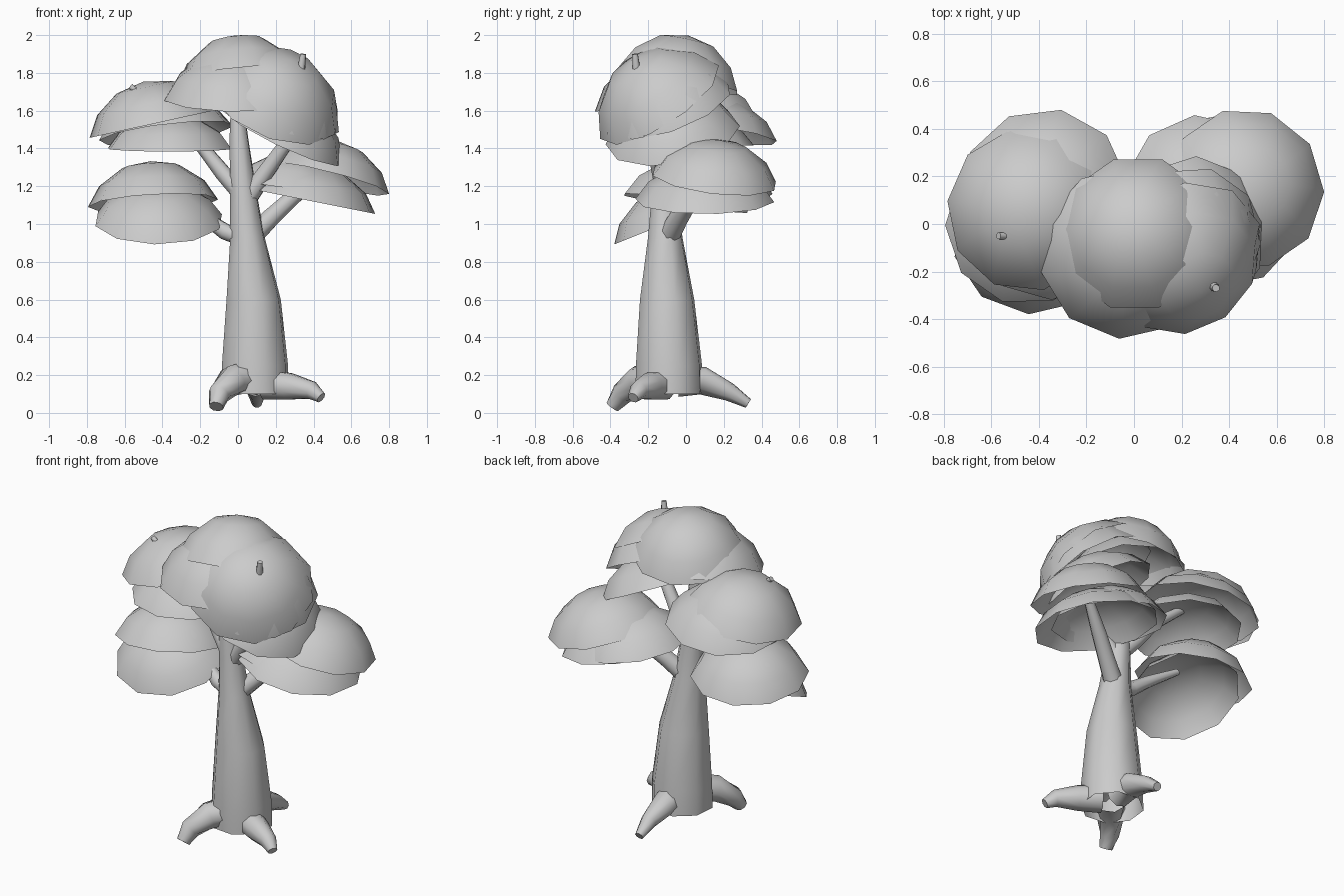
import bpy, bmesh, math
from mathutils import Vector

if "Cube" in bpy.data.objects:
    bpy.data.objects.remove(bpy.data.objects["Cube"])


def finish(name, bm, angle=60):
    bmesh.ops.recalc_face_normals(bm, faces=bm.faces)
    me = bpy.data.meshes.new(name)
    bm.to_mesh(me)
    bm.free()
    ob = bpy.data.objects.new(name, me)
    bpy.context.collection.objects.link(ob)
    bpy.ops.object.select_all(action='DESELECT')
    ob.select_set(True)
    bpy.context.view_layer.objects.active = ob
    bpy.ops.object.shade_smooth_by_angle(angle=math.radians(angle))
    return ob


def tube(name, path, sides=8, upright=False):
    """Tapered limb through (x, y, z, radius) points, open at its root."""
    bm = bmesh.new()
    pts = [Vector(p[:3]) for p in path]
    rings = []
    for i, p in enumerate(pts):
        t = pts[min(i + 1, len(pts) - 1)] - pts[max(i - 1, 0)]
        if upright:
            t = Vector((0, 0, 1))
        t.normalize()
        u = t.cross(Vector((0.1, 1, 0.05))).normalized()
        v = t.cross(u)
        r = path[i][3]
        rings.append([bm.verts.new(p + r * (u * math.cos(a) + v * math.sin(a)))
                      for a in (2 * math.pi * (k + 0.5) / sides for k in range(sides))])
    for a, b in zip(rings, rings[1:]):
        for k in range(sides):
            j = (k + 1) % sides
            bm.faces.new((a[k], a[j], b[j], b[k]))
    bm.faces.new(rings[-1])
    return finish(name, bm)


def canopy(name, centre, normal, radius, height, spin=0.0, sides=10):
    """Open leaf dome: rim centre, axis, rim radius and rise."""
    bm = bmesh.new()
    n = Vector(normal).normalized()
    u = Vector((0, 1, 0)).cross(n).normalized()
    v = n.cross(u)
    c = Vector(centre)
    full = math.radians(72)
    rings = []
    for f in (0.35, 0.7, 1.0):
        a = full * f
        r = radius * math.sin(a) / math.sin(full)
        h = height * (math.cos(a) - math.cos(full)) / (1 - math.cos(full))
        rings.append([bm.verts.new(c + n * h + r * (u * math.cos(b) + v * math.sin(b)))
                      for b in (spin + 2 * math.pi * k / sides for k in range(sides))])
    top = bm.verts.new(c + n * height)
    for k in range(sides):
        j = (k + 1) % sides
        bm.faces.new((top, rings[0][k], rings[0][j]))
        for a, b in zip(rings, rings[1:]):
            bm.faces.new((a[k], b[k], b[j], a[j]))
    ob = finish(name, bm)
    # dome surface must face outward
    if sum(p.normal.dot(n) for p in ob.data.polygons) < 0:
        ob.data.flip_normals()
    return ob


# trunk
tube("trunk", [(0.09, -0.09, 0.10, 0.185), (0.09, -0.09, 0.25, 0.183),
               (0.083, -0.10, 0.60, 0.15), (0.05, -0.11, 0.93, 0.095),
               (0.03, -0.11, 1.15, 0.075), (0.005, -0.11, 1.45, 0.052),
               (-0.01, -0.10, 1.75, 0.025)], upright=True)

# roots
tube("root_front", [(0.05, -0.15, 0.19, 0.09), (-0.03, -0.25, 0.17, 0.083),
                    (-0.10, -0.34, 0.10, 0.06), (-0.115, -0.39, 0.033, 0.04)])
tube("root_right", [(0.15, -0.12, 0.15, 0.085), (0.27, -0.19, 0.14, 0.075),
                    (0.39, -0.25, 0.12, 0.05), (0.44, -0.28, 0.08, 0.03)])
tube("root_back", [(0.09, -0.04, 0.17, 0.085), (0.09, 0.09, 0.17, 0.075),
                   (0.10, 0.23, 0.11, 0.05), (0.10, 0.33, 0.05, 0.027)])

# branches
tube("branch_upper_left", [(0.01, -0.11, 1.17, 0.05), (-0.08, -0.08, 1.27, 0.045),
                           (-0.20, -0.05, 1.42, 0.035), (-0.42, -0.05, 1.60, 0.025),
                           (-0.57, -0.05, 1.73, 0.015)])
tube("branch_upper_right", [(0.04, -0.11, 1.12, 0.055), (0.13, -0.13, 1.25, 0.048),
                            (0.25, -0.17, 1.42, 0.04), (0.32, -0.25, 1.70, 0.03),
                            (0.345, -0.27, 1.90, 0.016)])
tube("branch_lower_right", [(0.06, -0.10, 0.92, 0.06), (0.17, -0.04, 1.03, 0.052),
                            (0.29, 0.03, 1.14, 0.045), (0.48, 0.14, 1.30, 0.025)])
tube("branch_lower_left", [(0.02, -0.11, 0.93, 0.05), (-0.07, -0.10, 0.96, 0.045),
                           (-0.17, -0.07, 1.03, 0.035), (-0.36, -0.04, 1.15, 0.02)])

# leaf domes, grouped by branch
domes = {
    "leaves_top_crown": ((0.01, -0.04, 1.76), (-0.1, 0.22, 1), 0.335, 0.245),
    "leaves_top_front": ((-0.03, -0.12, 1.66), (0.02, -0.18, 1), 0.37, 0.25),
    "leaves_top_right": ((0.19, -0.14, 1.645), (0.42, -0.65, 1), 0.37, 0.28),
    "leaves_top_middle": ((0.20, -0.10, 1.62), (0.42, -0.35, 1), 0.36, 0.28),
    "leaves_top_under": ((0.23, -0.07, 1.47), (0.48, -0.18, 1), 0.36, 0.22),
    "leaves_upper_left_crown": ((-0.45, 0.06, 1.53), (-0.22, 0.0, 1), 0.345, 0.23),
    "leaves_upper_left_back": ((-0.38, 0.13, 1.48), (-0.12, 0.14, 1), 0.36, 0.20),
    "leaves_upper_left_under": ((-0.36, 0.02, 1.40), (0, -0.05, 1), 0.34, 0.18),
    "leaves_right_crown": ((0.47, 0.15, 1.24), (0.25, 0.12, 1), 0.34, 0.21),
    "leaves_right_under": ((0.37, 0.10, 1.125), (0.2, 0.0, 1), 0.37, 0.20),
    "leaves_right_inner": ((0.29, 0.12, 1.17), (0.15, 0.05, 1), 0.34, 0.20),
    "leaves_lower_left_crown": ((-0.45, 0.0, 1.11), (-0.06, 0.14, 1), 0.345, 0.225),
    "leaves_lower_left_front": ((-0.42, -0.06, 1.02), (0, -0.4, 1), 0.345, 0.19),
}
for i, (name, (c, n, r, h)) in enumerate(domes.items()):
    canopy(name, c, n, r, h, spin=i * 0.23)
